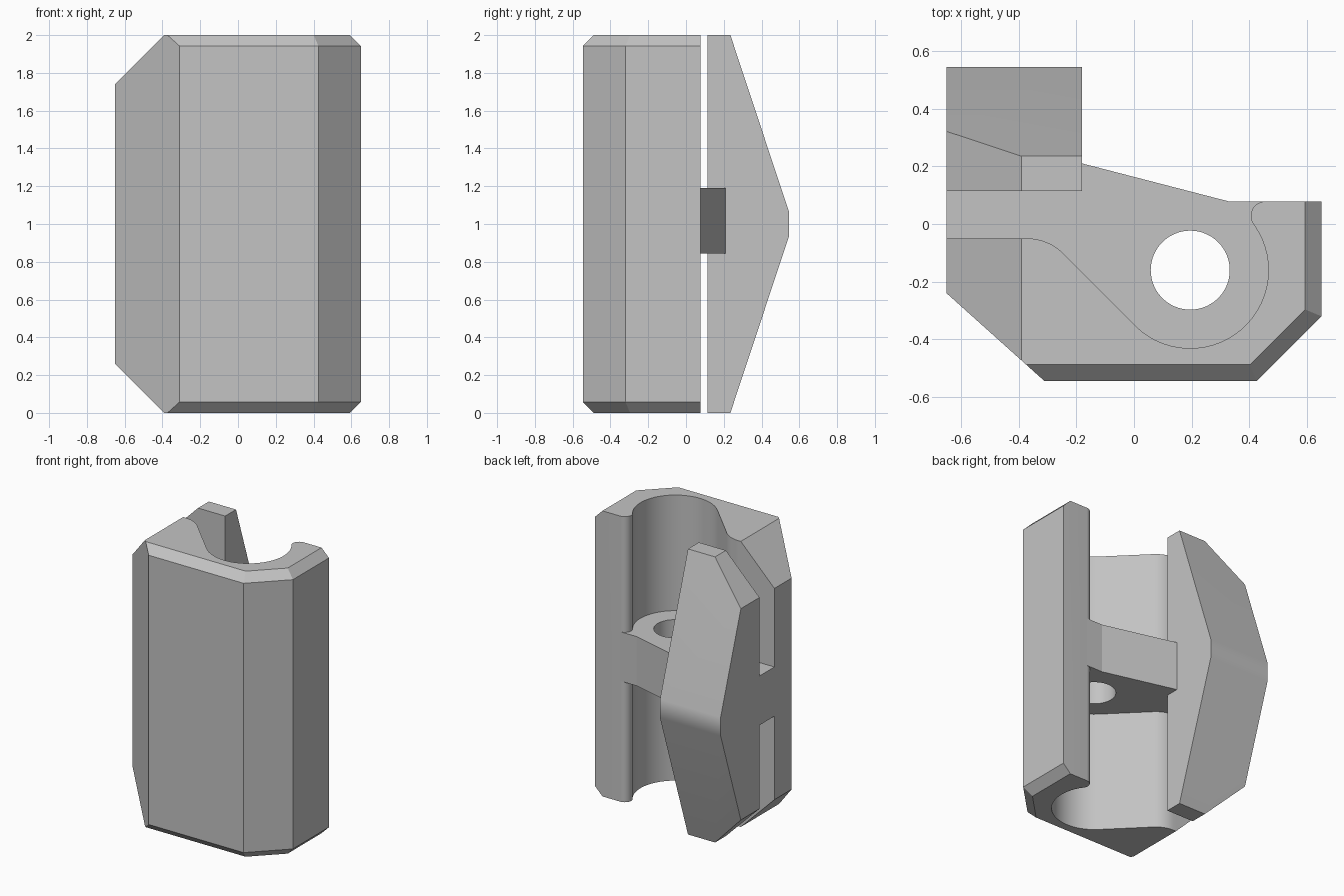
import bpy
import bmesh
from math import radians, cos, sin
from mathutils import Vector

if "Cube" in bpy.data.objects:
    bpy.data.objects.remove(bpy.data.objects["Cube"], do_unlink=True)

# Single plain grey material
GREY = (0.55, 0.55, 0.55, 1.0)
grey = bpy.data.materials.new("plain_grey")
grey.use_nodes = True
grey.diffuse_color = GREY
grey.node_tree.nodes["Principled BSDF"].inputs["Base Color"].default_value = GREY

LEFT, RIGHT, FRONT, BACK = -0.65, 0.65, -0.545, 0.545
BORE = Vector((0.195, -0.16))   # axis shared by the round pocket and the hole
EDGE = 0.057                    # size of the small chamfers


def arc(cx, cy, r, start, end, step=6):
    n = max(2, round(abs(end - start) / step))
    angles = [radians(start + (end - start) * i / n) for i in range(n + 1)]
    return [(cx + r * cos(a), cy + r * sin(a)) for a in angles]


def prism(name, outline, place, along):
    """Extrude a closed outline; place maps each outline point into space."""
    bm = bmesh.new()
    base = bm.faces.new([bm.verts.new(place(*p)) for p in outline])
    out = bmesh.ops.extrude_face_region(bm, geom=[base], use_keep_orig=True)
    moved = [v for v in out["geom"] if isinstance(v, bmesh.types.BMVert)]
    bmesh.ops.translate(bm, verts=moved, vec=along)
    bmesh.ops.recalc_face_normals(bm, faces=bm.faces)
    mesh = bpy.data.meshes.new(name)
    bm.to_mesh(mesh)
    bm.free()
    mesh.materials.append(grey)
    obj = bpy.data.objects.new(name, mesh)
    bpy.context.collection.objects.link(obj)
    return obj


def chamfer(obj, cuts):
    """Slice off everything beyond each (point, normal) plane and cap it."""
    bm = bmesh.new()
    bm.from_mesh(obj.data)
    for point, normal in cuts:
        geom = bm.verts[:] + bm.edges[:] + bm.faces[:]
        bmesh.ops.bisect_plane(bm, geom=geom, dist=1e-5, plane_co=point,
                               plane_no=normal, clear_outer=True)
        rim = [e for e in bm.edges if e.is_boundary]
        bmesh.ops.holes_fill(bm, edges=rim, sides=0)
    bmesh.ops.recalc_face_normals(bm, faces=bm.faces)
    bm.to_mesh(obj.data)
    bm.free()


def smooth(obj, angle):
    bpy.ops.object.select_all(action='DESELECT')
    obj.select_set(True)
    bpy.context.view_layer.objects.active = obj
    bpy.ops.object.shade_smooth_by_angle(angle=radians(angle))


# Chamfer planes, repeated at the top and the bottom
side_cuts, edge_cuts = [], []
for s in (1, -1):
    end = 1 + s
    side_cuts.append((Vector((-0.39, 0, end)), Vector((-1, 0, s))))
    for corner, out in (((0, FRONT), (0, -1)), ((RIGHT, 0), (1, 0)),
                        ((RIGHT, -0.32), (1, -1))):
        n = Vector((*out, 0)).normalized()
        point = Vector((*corner, end)) - n * EDGE
        edge_cuts.append((point, n + Vector((0, 0, s))))

# Contour of the pocket: flat, fillet, slanted wall, round bore, rounded lip
pocket = [(LEFT, -0.05)]
pocket += arc(-0.37, -0.226, 0.176, 90, 45)
pocket += arc(*BORE, 0.271, 225, 396)
pocket += arc(0.455, 0.028, 0.05, 216, 90)


def flat(z):
    return lambda x, y: (x, y, z)


# Front body with the pocket in its back
body_outline = pocket + [(RIGHT, 0.078), (RIGHT, -0.32), (0.425, FRONT),
                         (-0.31, FRONT), (LEFT, -0.24)]
front_body = prism("front_body", body_outline, flat(0), (0, 0, 2))
chamfer(front_body, side_cuts + edge_cuts)
smooth(front_body, 12)

# Back plate, tapering to a narrow ridge at mid height
half = [(0.115, 0), (0.235, 0), (BACK, 0.935)]
plate_outline = half + [(y, 2 - z) for y, z in reversed(half)]
back_plate = prism("back_plate", plate_outline,
                   lambda y, z: (LEFT, y, z), (0.47, 0, 0))
chamfer(back_plate, side_cuts)
smooth(back_plate, 22)
weighted = back_plate.modifiers.new("ridge_shading", 'WEIGHTED_NORMAL')
weighted.keep_sharp = True

# Web joining the body and the plate
web_outline = pocket + [(0.33, 0.078), (-0.18, 0.21), (-0.18, 0.115),
                        (LEFT, 0.115)]
web = prism("web", web_outline, flat(0.845), (0, 0, 0.345))

# Round hole through the web
cutter = prism("hole_cutter", arc(*BORE, 0.137, 0, 354), flat(0.5), (0, 0, 1))
cutter.hide_render = True
hole = web.modifiers.new("hole", 'BOOLEAN')
hole.operation = 'DIFFERENCE'
hole.solver = 'EXACT'
hole.object = cutter
bpy.context.view_layer.objects.active = web
bpy.ops.object.modifier_apply(modifier=hole.name)
bpy.data.objects.remove(cutter, do_unlink=True)
smooth(web, 12)
